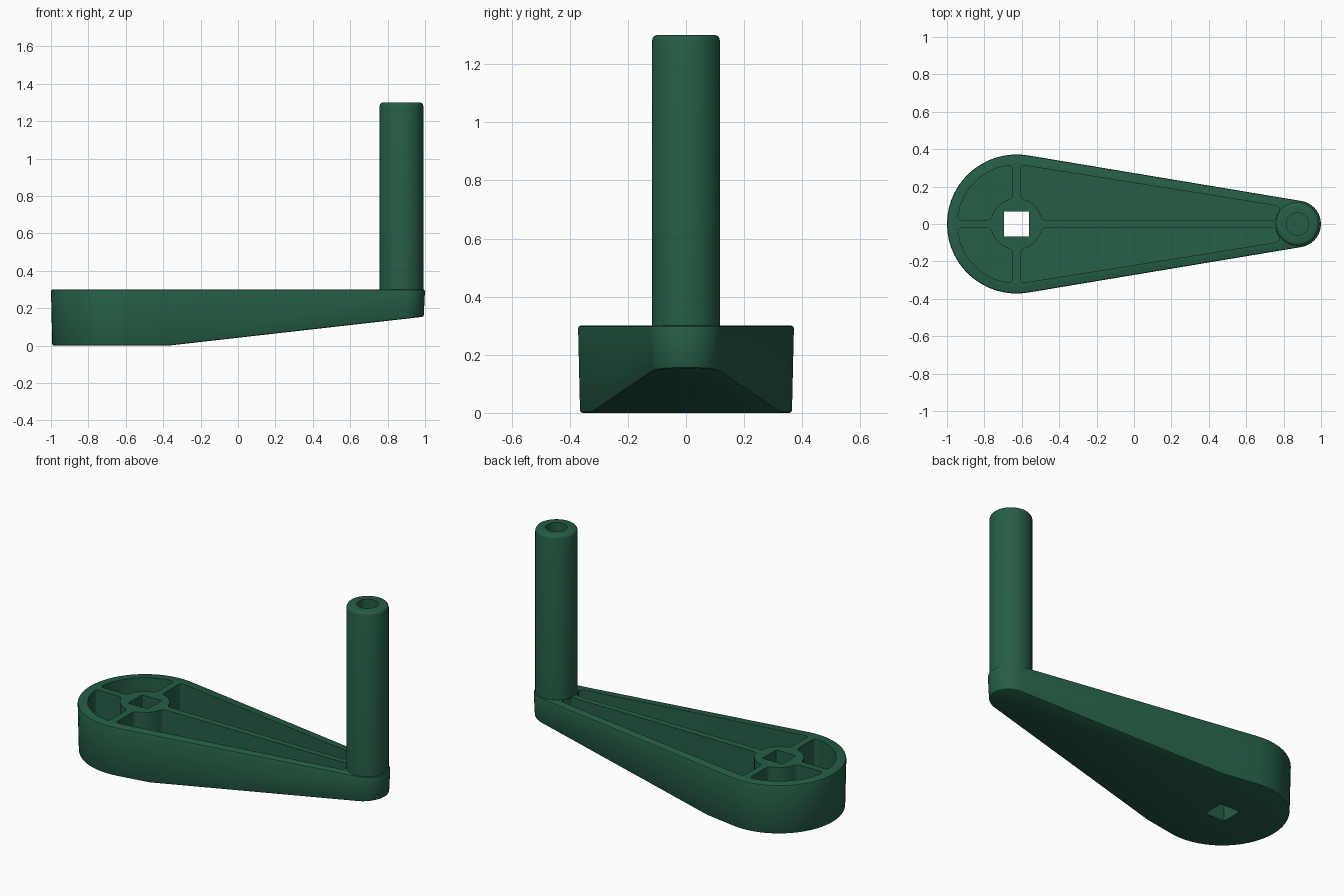
import bpy, bmesh, math
from mathutils import Vector

if "Cube" in bpy.data.objects:
    bpy.data.objects.remove(bpy.data.objects["Cube"])

HUB, POST = -0.628, 0.875          # x of the hub and handle centres
HUB_R, POST_R = 0.372, 0.125       # outline radii at the rim
TOP, KINK, TIP = 0.30, -0.37, 0.155
WALL, RIB, BOSS_R, SQ = 0.056, 0.021, 0.138, 0.066
ANG = math.acos((HUB_R - POST_R) / (POST - HUB))   # tangent direction of the sides

green = bpy.data.materials.new("dark green")
green.diffuse_color = (0.0185, 0.112, 0.062, 1)
green.use_nodes = True
green.node_tree.nodes["Principled BSDF"].inputs["Base Color"].default_value = green.diffuse_color


def arc(cx, r, a0, a1, n):
    return [Vector((cx + r * math.cos(a0 + (a1 - a0) * i / n),
                    r * math.sin(a0 + (a1 - a0) * i / n))) for i in range(n + 1)]


def underside(x):
    return max(0.0, (x - KINK) / (1 - KINK) * TIP)


def add_object(name, bm):
    bmesh.ops.recalc_face_normals(bm, faces=bm.faces)
    me = bpy.data.meshes.new(name)
    bm.to_mesh(me)
    bm.free()
    me.materials.append(green)
    ob = bpy.data.objects.new(name, me)
    bpy.context.collection.objects.link(ob)
    return ob


def smooth(ob, angle=35):
    bpy.ops.object.select_all(action='DESELECT')
    ob.select_set(True)
    bpy.context.view_layer.objects.active = ob
    bpy.ops.object.shade_smooth_by_angle(angle=math.radians(angle))


def teardrop(offset):
    """Arm outline with a point on each side where the underside starts to rise."""
    big = arc(HUB, HUB_R + offset, ANG, 2 * math.pi - ANG, 30)
    small = arc(POST, POST_R + offset, -ANG, ANG, 18)

    def side(a, b):
        return a.lerp(b, (KINK - a.x) / (b.x - a.x))
    return big + [side(big[-1], small[0])] + small + [side(big[0], small[-1])]


def prism(bm, low, high, z_low, z_high, split=None):
    a = [bm.verts.new((p.x, p.y, z_low(p.x))) for p in low]
    b = [bm.verts.new((p.x, p.y, z_high)) for p in high]
    n = len(a)
    for i in range(n):
        j = (i + 1) % n
        bm.faces.new((a[i], a[j], b[j], b[i]))
    bm.faces.new(b)
    if split:
        i, j = split
        bm.faces.new(a[i:j + 1])
        bm.faces.new(a[j:] + a[:i + 1])
    else:
        bm.faces.new(a)


def rounded(pts, cut=0.026):
    """Round the sharp corners of a closed outline."""
    out = []
    for i, p in enumerate(pts):
        u, v = pts[i - 1] - p, pts[(i + 1) % len(pts)] - p
        if u.angle(v) > math.radians(140):
            out.append(p)
            continue
        a = p + u.normalized() * min(cut, u.length * 0.7)
        b = p + v.normalized() * min(cut, v.length * 0.7)
        for t in (0, 0.25, 0.5, 0.75, 1):
            out.append(a * (1 - t) ** 2 + p * 2 * t * (1 - t) + b * t * t)
    return out


# Arm: tapered teardrop block with softened edges
bm = bmesh.new()
low, high = teardrop(-0.007), teardrop(0.0)
prism(bm, low, high, underside, TOP, split=(31, len(low) - 1))
arm = add_object("crank_arm", bm)
bev = arm.modifiers.new("soft_edges", 'BEVEL')
bev.width, bev.segments, bev.limit_method = 0.009, 2, 'ANGLE'
bev.angle_limit = math.radians(50)

# Pocket cutter: four pockets that leave the rim, ribs, hub and post seat
bm = bmesh.new()
ri, pi_r = HUB_R - WALL, POST_R - 0.046
s = math.asin(RIB / BOSS_R)
half = math.pi / 2
w1 = Vector((HUB + ri * math.cos(ANG), ri * math.sin(ANG)))
w2 = Vector((POST + pi_r * math.cos(ANG), pi_r * math.sin(ANG)))
end = w1.lerp(w2, (0.775 - w1.x) / (w2.x - w1.x))
top_y = math.sqrt(ri * ri - RIB * RIB)
seat_r = 0.122
a_end = math.atan2(end.y, end.x - POST)
a_rib = math.pi - math.asin(0.018 / seat_r)
long_pocket = (arc(HUB, BOSS_R, s, half - s, 6) + [Vector((HUB + RIB, top_y)), w1, end]
               + arc(POST, seat_r, a_end + 0.12, a_rib, 4))
q = math.asin(RIB / ri)
round_pocket = (arc(HUB, BOSS_R, math.pi - s, half + s, 6)
                + arc(HUB, ri, half + q, math.pi - q, 12))
for outline in (long_pocket, round_pocket):
    for sign in (1, -1):
        pts = [Vector((p.x, p.y * sign)) for p in rounded(outline)]
        prism(bm, pts, pts, lambda x: underside(x) + 0.055, TOP + 0.1)
# Square drive hole through the hub
sq = [Vector((HUB + a * SQ, b * SQ)) for a, b in ((-1, -1), (1, -1), (1, 1), (-1, 1))]
prism(bm, sq, sq, lambda x: -0.1, TOP + 0.1)
cutter = add_object("pocket_cutter", bm)
cutter.hide_render = True

cut = arm.modifiers.new("pockets", 'BOOLEAN')
cut.operation, cut.solver, cut.object = 'DIFFERENCE', 'EXACT', cutter
dg = bpy.context.evaluated_depsgraph_get()
arm.data = bpy.data.meshes.new_from_object(arm.evaluated_get(dg))
arm.modifiers.clear()
bpy.data.objects.remove(cutter)
smooth(arm)

# Handle: turned post with a rounded rim and a blind bore
profile = [(0, 0.285), (0.117, 0.285), (0.117, 1.28), (0.1145, 1.29), (0.109, 1.297),
           (0.100, 1.30), (0.060, 1.30), (0.060, 0.34), (0, 0.34)]
bm = bmesh.new()
N = 40
rings = []
for r, z in profile:
    if r == 0:
        rings.append([bm.verts.new((POST - 0.001, 0, z))] * N)
    else:
        rings.append([bm.verts.new((POST - 0.001 + r * math.cos(2 * math.pi * i / N),
                                    r * math.sin(2 * math.pi * i / N), z)) for i in range(N)])
for a, b in zip(rings, rings[1:]):
    for i in range(N):
        j = (i + 1) % N
        bm.faces.new(list(dict.fromkeys((a[i], a[j], b[j], b[i]))))
smooth(add_object("handle_post", bm))
